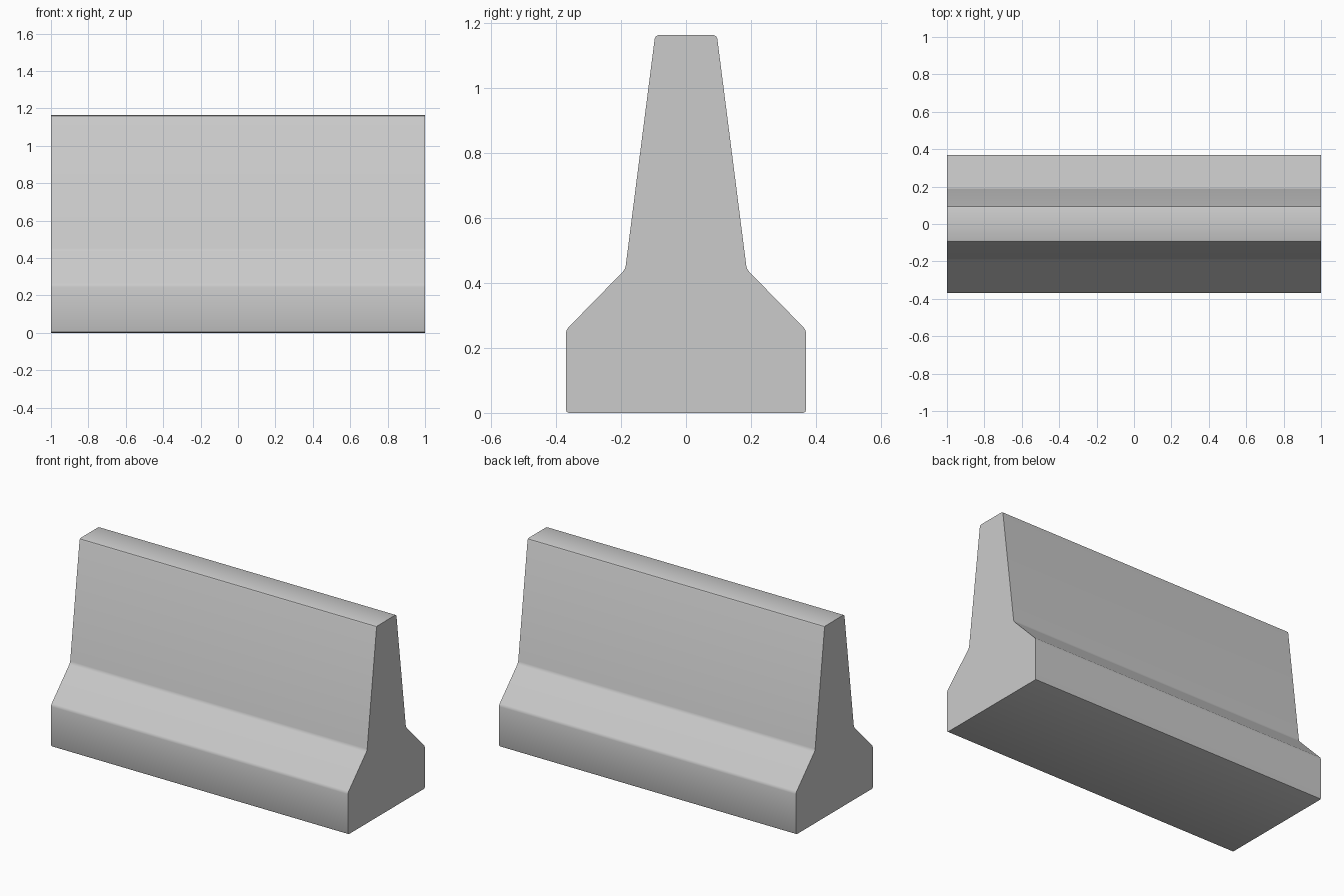
import bpy, bmesh

if "Cube" in bpy.data.objects:
    bpy.data.objects.remove(bpy.data.objects["Cube"])

# Half of the barrier cross-section (y, z), mirrored to the other side
half = [(0.37, 0.0), (0.37, 0.255), (0.187, 0.442), (0.095, 1.163)]
profile = half + [(-y, z) for y, z in reversed(half)]

# Barrier body: profile extruded along x
bm = bmesh.new()
end = bm.faces.new([bm.verts.new((-1, y, z)) for y, z in profile])
ext = bmesh.ops.extrude_face_region(bm, geom=[end], use_keep_orig=True)
moved = [g for g in ext["geom"] if isinstance(g, bmesh.types.BMVert)]
bmesh.ops.translate(bm, verts=moved, vec=(2, 0, 0))

# Small rounding on the long edges
long_edges = [e for e in bm.edges if abs(e.verts[0].co.x - e.verts[1].co.x) > 1]
bmesh.ops.bevel(bm, geom=long_edges, offset=0.01, segments=2, profile=0.5, affect='EDGES')
bmesh.ops.recalc_face_normals(bm, faces=bm.faces)

mesh = bpy.data.meshes.new("concrete_barrier")
bm.to_mesh(mesh)
bm.free()
barrier = bpy.data.objects.new("concrete_barrier", mesh)
bpy.context.collection.objects.link(barrier)

bpy.context.view_layer.objects.active = barrier
barrier.select_set(True)
bpy.ops.object.shade_smooth_by_angle()
